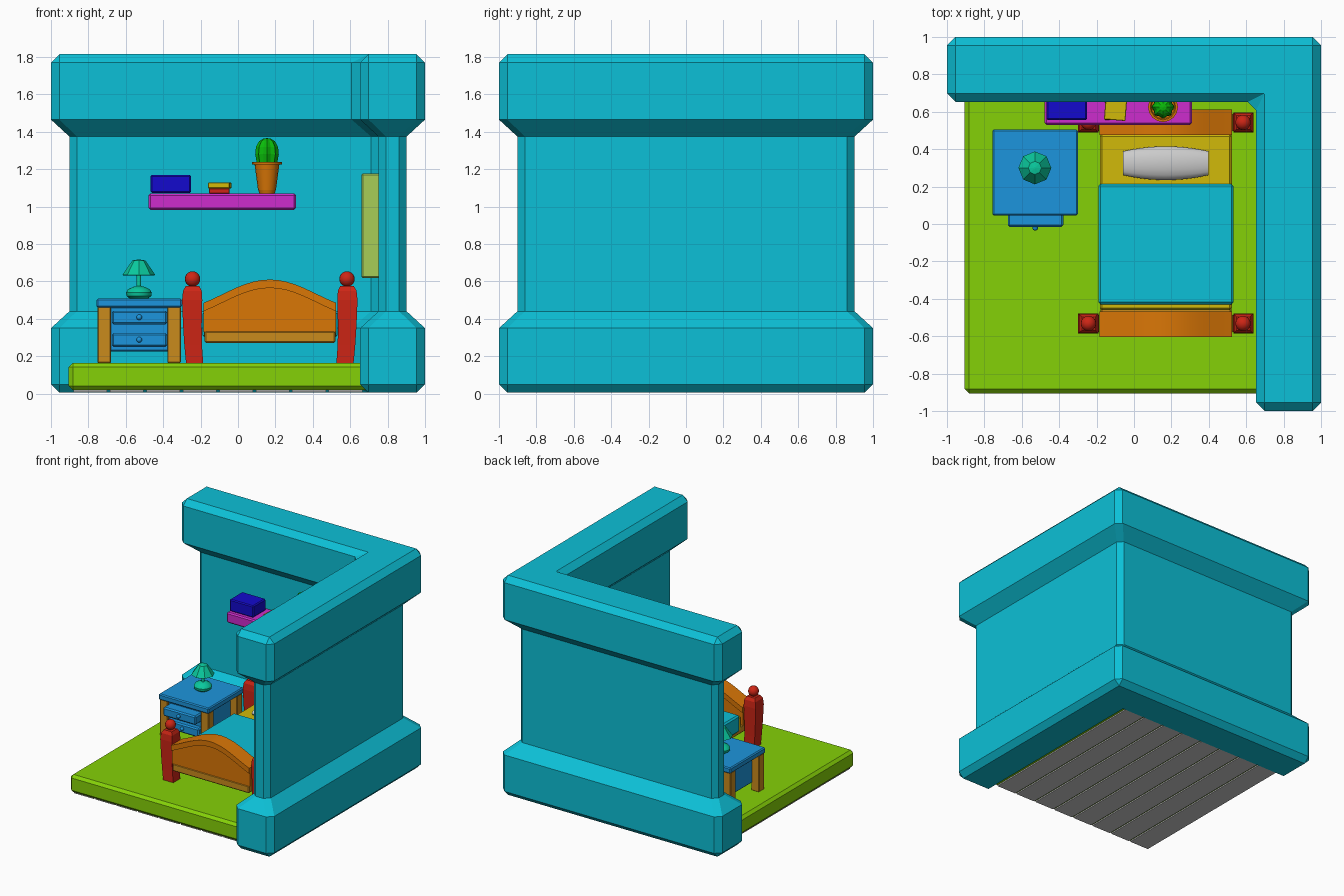
import bpy, bmesh, math
from mathutils import Matrix, Vector

if "Cube" in bpy.data.objects:
    bpy.data.objects.remove(bpy.data.objects["Cube"])


def material(name, hexcode):
    m = bpy.data.materials.new(name)
    rgb = [(int(hexcode[i:i + 2], 16) / 255) ** 2.2 for i in (0, 2, 4)]
    m.diffuse_color = (*rgb, 1)
    m.use_nodes = True
    m.node_tree.nodes["Principled BSDF"].inputs["Base Color"].default_value = m.diffuse_color
    return m


TEAL = material("teal", "14bfd6")
GREEN = material("lime", "84d010")
RED = material("red", "cc2a1c")
ORANGE = material("orange", "d9760f")
GOLD = material("gold", "d0b812")
WOOD = material("wood", "c98a22")
BLUE = material("blue", "2294dc")
MINT = material("mint", "12c89c")
PINK = material("magenta", "cc30cc")
NAVY = material("navy", "1a12cc")
CACTUS = material("cactus green", "12b812")
FRAME = material("window green", "a6cc58")


def finish(name, bm, mat=None, smooth=False):
    bmesh.ops.remove_doubles(bm, verts=bm.verts, dist=1e-5)
    bmesh.ops.recalc_face_normals(bm, faces=bm.faces)
    me = bpy.data.meshes.new(name)
    bm.to_mesh(me)
    bm.free()
    ob = bpy.data.objects.new(name, me)
    bpy.context.collection.objects.link(ob)
    if mat:
        me.materials.append(mat)
    if smooth:
        bpy.ops.object.select_all(action='DESELECT')
        bpy.context.view_layer.objects.active = ob
        ob.select_set(True)
        bpy.ops.object.shade_smooth_by_angle(angle=math.radians(40))
    return ob


def loft(name, rings, mat=None, smooth=False):
    """Skin a list of equal-length point rings and cap both ends."""
    bm = bmesh.new()
    vs = [[bm.verts.new(p) for p in r] for r in rings]
    n = len(vs[0])
    for a, b in zip(vs, vs[1:]):
        for i in range(n):
            j = (i + 1) % n
            bm.faces.new((a[i], a[j], b[j], b[i]))
    bm.faces.new(vs[0])
    bm.faces.new(vs[-1])
    return finish(name, bm, mat, smooth)


def box(name, x, y, z, mat, bevel=0.008, turn=0):
    bm = bmesh.new()
    size = (x[1] - x[0], y[1] - y[0], z[1] - z[0])
    mid = Vector(((x[0] + x[1]) / 2, (y[0] + y[1]) / 2, (z[0] + z[1]) / 2))
    bmesh.ops.create_cube(bm, size=1, matrix=Matrix.Translation(mid)
                          @ Matrix.Rotation(turn, 4, 'Z') @ Matrix.Diagonal((*size, 1)))
    if bevel:
        bmesh.ops.bevel(bm, geom=bm.edges[:], offset=bevel, segments=1, affect='EDGES')
    return finish(name, bm, mat)


def lathe(name, cx, cy, profile, n, mat, smooth=False, rib=0):
    """Turn (radius, z) points round a vertical axis; rib pulls in every other column."""
    def ring(r, z):
        return [(cx + r * (1 - rib * (i % 2)) * math.cos(2 * math.pi * i / n),
                 cy + r * (1 - rib * (i % 2)) * math.sin(2 * math.pi * i / n), z) for i in range(n)]
    return loft(name, [ring(r, z) for r, z in profile], mat, smooth)


def ball(name, loc, r, mat):
    bm = bmesh.new()
    bmesh.ops.create_uvsphere(bm, u_segments=16, v_segments=10, radius=r,
                              matrix=Matrix.Translation(loc))
    return finish(name, bm, mat, True)


# Walls: one L-shaped plan lofted through a base / wall / cornice profile
def wall_ring(d, z, c):
    o, i = 1 - d, 0.653 + d
    corners = [(-o, i), (i, i), (i, -o), (o, -o), (o, o), (-o, o)]
    ring = []
    for k, p in enumerate(corners):
        p = Vector(p)
        for q in (corners[k - 1], corners[(k + 1) % 6]):
            w = p + (Vector(q) - p).normalized() * c
            ring.append((w.x, w.y, z))
    return ring


loft("corner_walls", [wall_ring(*a) for a in (
    (0.045, 0.005, 0.0), (0, 0.05, 0.045), (0, 0.35, 0.045), (0.098, 0.44, 0.04),
    (0.098, 1.375, 0.04), (0, 1.465, 0.045), (0, 1.77, 0.045), (0.045, 1.815, 0.0))], TEAL)

# Floor slab with planks underneath
box("floor", (-0.905, 0.8), (-0.905, 0.8), (0.02, 0.165), GREEN, 0.022)
for k in range(8):
    x = -0.88 + k * 0.195
    box("floor_plank", (x, x + 0.18), (-0.88, 0.75), (0.01, 0.03), None, 0)

# Bed posts with ball finials
for sx in (-1, 1):
    for y in (-0.532, 0.543):
        rings = []
        for off, hw, z in ((0.402, 0.046, 0.165), (0.41, 0.047, 0.26), (0.414, 0.05, 0.37),
                           (0.415, 0.054, 0.5), (0.414, 0.05, 0.55), (0.413, 0.036, 0.575)):
            x = 0.17 + sx * off
            rings.append([(x + a * hw, y + b * hw, z) for a, b in ((-1, -1), (1, -1), (1, 1), (-1, 1))])
        loft("bed_post", rings, RED)
        ball("post_ball", (0.17 + sx * 0.413, y, 0.613), 0.041, RED)


# Head and foot boards: arched panel plus a slightly proud arched rim
def arch(name, y0, y1, top, bottom):
    def ring(y):
        pts = [(0.17 + 0.355 * t / 8, y, top + 0.125 * (math.cos(t / 8 * 2.2) - 1) / 1.59)
               for t in range(-8, 9)]
        low = [(x, y, bottom if bottom else z - 0.045) for x, _, z in reversed(pts)]
        return pts + low
    loft(name, [ring(y0), ring(y1)], ORANGE, True)


for y, label in ((-0.537, "foot"), (0.543, "head")):
    arch(label + "board_panel", y - 0.059, y + 0.059, 0.59, 0.33)
    arch(label + "board_rim", y - 0.068, y + 0.068, 0.61, None)

# Bed base, mattress, blanket, pillow
box("bed_base", (-0.18, 0.52), (-0.6, 0.605), (0.272, 0.335), WOOD)
box("mattress", (-0.183, 0.523), (-0.46, 0.48), (0.3, 0.42), GOLD, 0.012)
box("blanket", (-0.19, 0.532), (-0.43, 0.215), (0.3, 0.44), TEAL, 0.012)
pillow = []
for t in range(-5, 6):
    u = t / 5
    hy, hz = 0.09 - 0.026 * u * u, 0.045 - 0.02 * u * u
    pillow.append([(0.17 + 0.228 * u, 0.325 + hy * math.cos(a), 0.45 + hz * math.sin(a))
                   for a in [2 * math.pi * k / 16 for k in range(16)]])
loft("pillow", pillow, None, True)

# Nightstand
box("nightstand_top", (-0.757, -0.3), (0.045, 0.505), (0.46, 0.508), BLUE)
box("nightstand_body", (-0.69, -0.365), (0.075, 0.475), (0.225, 0.465), BLUE)
for x in (-0.752, -0.378):
    for y in (0.055, 0.425):
        box("nightstand_leg", (x, x + 0.072), (y, y + 0.07), (0.163, 0.465), WOOD, 0.005)
for z, front in ((0.37, -0.015), (0.25, 0.03)):
    box("drawer", (-0.675, -0.378), (front, 0.3), (z, z + 0.073), BLUE, 0.01)
    ball("drawer_knob", (-0.528, front - 0.006, z + 0.038), 0.015, BLUE)

# Lamp
lathe("lamp_base", -0.53, 0.3, [(0.045, 0.505), (0.066, 0.522), (0.069, 0.54), (0.058, 0.558),
                                (0.03, 0.571), (0.012, 0.575), (0.012, 0.65)], 16, MINT, True)
lathe("lamp_shade", -0.53, 0.3, [(0.082, 0.632), (0.088, 0.635), (0.035, 0.712), (0.005, 0.717)], 8, MINT)

# Shelf with box and books
box("shelf", (-0.478, 0.31), (0.53, 0.77), (0.983, 1.07), PINK, 0.01)
box("blue_box", (-0.467, -0.25), (0.555, 0.72), (1.072, 1.17), NAVY, 0.008)
box("lower_book", (-0.155, -0.045), (0.555, 0.7), (1.07, 1.098), RED, 0.003)
box("upper_book", (-0.155, -0.04), (0.555, 0.7), (1.098, 1.128), GOLD, 0.003, -0.08)

# Potted cactus
lathe("plant_pot", 0.155, 0.625, [(0.048, 1.09), (0.066, 1.225), (0.079, 1.225), (0.08, 1.238),
                                  (0.068, 1.238), (0.062, 1.225)], 16, ORANGE, True)
lathe("pot_foot", 0.155, 0.625, [(0.04, 1.068), (0.048, 1.095)], 16, ORANGE, True)
lathe("cactus", 0.155, 0.625, [(0.052, 1.22), (0.063, 1.28), (0.059, 1.32), (0.042, 1.35),
                               (0.02, 1.363), (0.002, 1.366)], 16, CACTUS, False, 0.16)

# Window frame on the inside of the right wall
for y in (-0.28, 0.22):
    box("window_side", (0.66, 0.76), (y, y + 0.06), (0.617, 1.178), FRAME)
for z in (0.617, 0.876, 1.118):
    box("window_bar", (0.663, 0.76), (-0.275, 0.275), (z, z + (0.045 if z == 0.876 else 0.06)), FRAME)
box("window_mullion", (0.668, 0.76), (-0.022, 0.022), (0.63, 1.165), FRAME)
